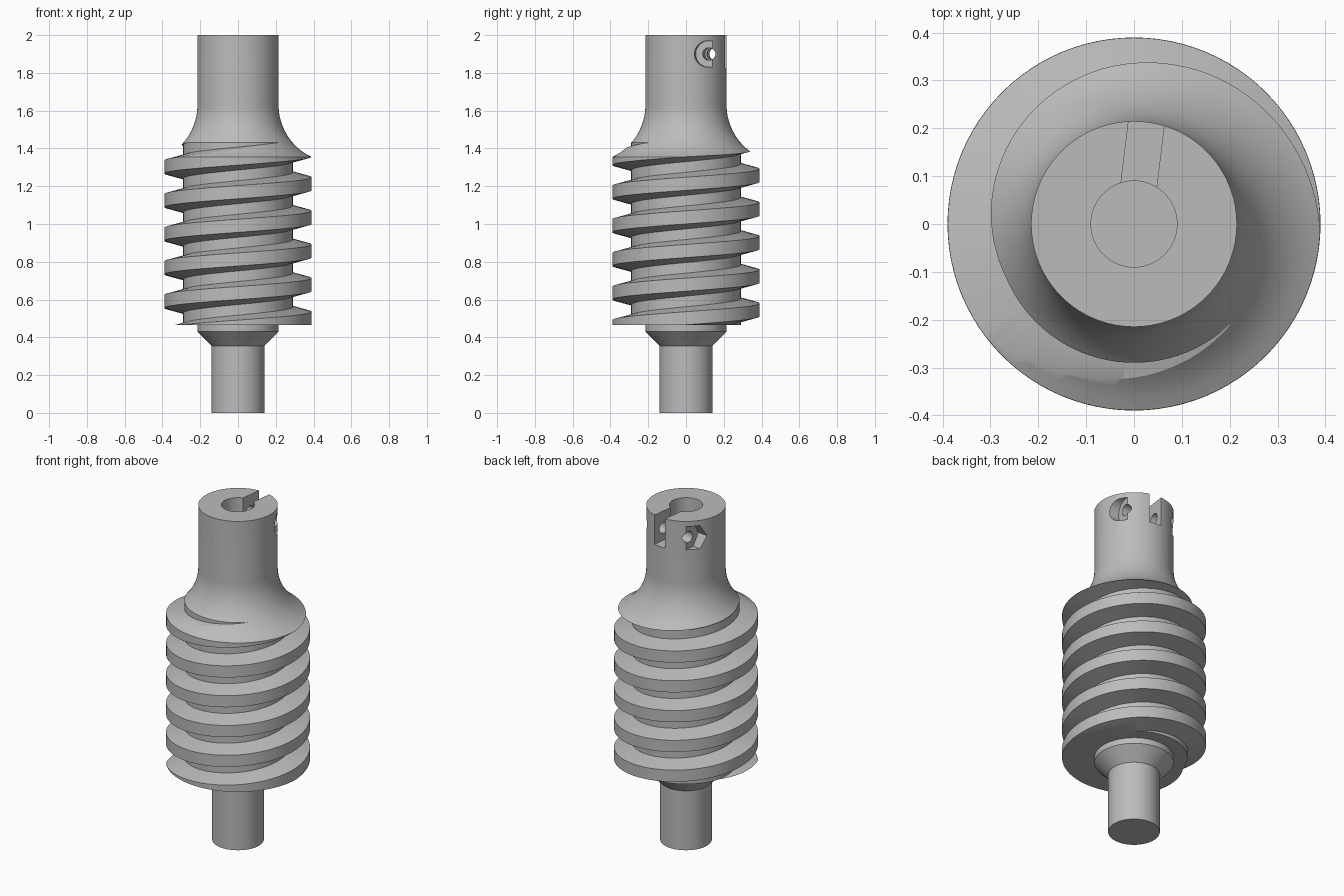
import bpy, bmesh
from math import sin, cos, pi, tau, sqrt, radians
from mathutils import Matrix

SEG = 96                      # facets around the shaft
PITCH = 0.178                 # rise of the thread per turn
CORE, CREST = 0.29, 0.39      # thread root and outer radius
NECK = 0.215                  # upper shaft radius
CLAMP = Matrix.Rotation(radians(-7), 4, 'Z')   # heading of the clamp slot

if "Cube" in bpy.data.objects:
    bpy.data.objects.remove(bpy.data.objects["Cube"], do_unlink=True)

steel = bpy.data.materials.new("plain grey steel")
steel.use_nodes = True
GREY = (0.5, 0.5, 0.5, 1)
steel.diffuse_color = GREY
steel.node_tree.nodes["Principled BSDF"].inputs["Base Color"].default_value = GREY


def make(name, bm):
    bmesh.ops.recalc_face_normals(bm, faces=bm.faces)
    mesh = bpy.data.meshes.new(name)
    bm.to_mesh(mesh)
    bm.free()
    obj = bpy.data.objects.new(name, mesh)
    bpy.context.collection.objects.link(obj)
    mesh.materials.append(steel)
    return obj


def sweep(name, rings, closed):
    """Skin a list of point rings; caps the ends."""
    bm = bmesh.new()
    loops = [[bm.verts.new(p) for p in ring] for ring in rings]
    n = len(loops[0])
    for a, b in zip(loops, loops[1:]):
        for i in range(n):
            j = (i + 1) % n
            bm.faces.new((a[i], a[j], b[j], b[i]))
    if closed:
        bm.faces.new(loops[0])
        bm.faces.new(loops[-1])
    return make(name, bm)


def rod(name, radius, length, place, sides=48):
    bm = bmesh.new()
    bmesh.ops.create_cone(bm, cap_ends=True, segments=sides, radius1=radius,
                          radius2=radius, depth=length, matrix=place)
    return make(name, bm)


def cut(target, tool):
    mod = target.modifiers.new(tool.name, 'BOOLEAN')
    mod.operation, mod.solver, mod.object = 'DIFFERENCE', 'EXACT', tool
    tool.hide_render = True
    bpy.ops.object.select_all(action='DESELECT')
    bpy.context.view_layer.objects.active = target
    target.select_set(True)
    bpy.ops.object.modifier_apply(modifier=mod.name)
    bpy.data.objects.remove(tool, do_unlink=True)


# turned shaft: pin, chamfered collar, thread blank, concave flare, neck
profile = [(0.14, 0), (0.14, 0.355), (NECK, 0.43), (NECK, 0.465),
           (CREST, 0.465)]
R, TOP, STEPS = 0.304, 1.63, 20
for k in range(STEPS + 1):
    drop = 0.275 * (1 - k / STEPS)
    profile.append((NECK + R - sqrt(R * R - drop * drop), TOP - drop))
profile.append((NECK, 2))
shaft = sweep("worm_shaft", [[(r * cos(tau * i / SEG), r * sin(tau * i / SEG), z)
                              for i in range(SEG)] for r, z in profile], True)

# helical groove that leaves the thread standing
OUT = 0.45
section = [(CORE, -0.028), (OUT, -0.07), (OUT, 0.07), (CORE, 0.028)]
z0 = 0.59 - PITCH
rings = []
for i in range(-SEG // 4, int(6.5 * SEG)):
    a = tau * i / SEG
    rings.append([(r * cos(a), r * sin(a), z0 + PITCH * i / SEG + h)
                  for r, h in section])
cut(shaft, sweep("thread_groove", rings, True))

# axial bore in the neck
cut(shaft, rod("bore", 0.09, 0.6, Matrix.Translation((0, 0, 1.95)), 64))

# clamp slot from the bore to the back
bm = bmesh.new()
bmesh.ops.create_cube(bm, size=1, matrix=CLAMP @ Matrix.Translation((0, 0.16, 1.975))
                      @ Matrix.Diagonal((0.075, 0.32, 0.3, 1)))
cut(shaft, make("clamp_slot", bm))

# clamp screw hole, round head recess and hexagonal nut recess
ALONG_X = Matrix.Rotation(pi / 2, 4, 'Y')


def across(x):
    return CLAMP @ Matrix.Translation((x, 0.14, 1.9)) @ ALONG_X


cut(shaft, rod("screw_hole", 0.033, 0.8, across(0), 32))
cut(shaft, rod("head_recess", 0.07, 0.2, across(0.245)))
cut(shaft, rod("nut_recess", 0.08, 0.2, across(-0.243), 6))

bpy.ops.object.select_all(action='DESELECT')
shaft.select_set(True)
bpy.context.view_layer.objects.active = shaft
bpy.ops.object.shade_smooth_by_angle(angle=radians(25))
